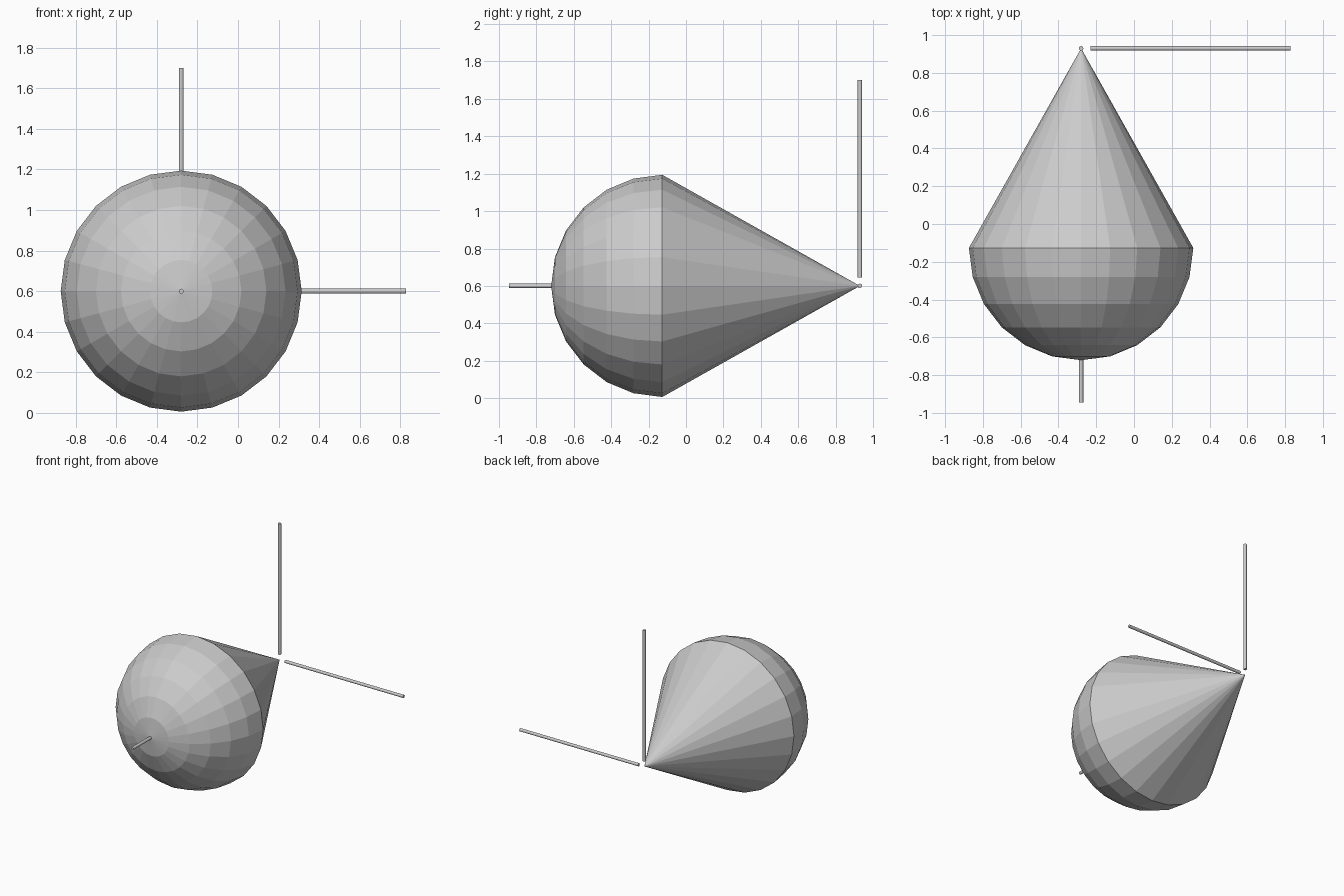
import bpy, bmesh
from math import sin, cos, pi
from mathutils import Vector

if "Cube" in bpy.data.objects:
    bpy.data.objects.remove(bpy.data.objects["Cube"])

APEX = Vector((-0.28, 0.93, 0.60))   # shared origin of cone and axis rods
BASE_Y, RADIUS, SIDES, RINGS = -0.127, 0.594, 24, 6


def revolve(name, profile, tip):
    """Surface around the y axis line through APEX: (radius, y) rings closed to a tip."""
    bm = bmesh.new()
    rings = []
    for r, y in profile:
        rings.append([bm.verts.new((APEX.x + r * cos(2 * pi * i / SIDES), y,
                                    APEX.z + r * sin(2 * pi * i / SIDES)))
                      for i in range(SIDES)])
    pole = bm.verts.new((APEX.x, tip, APEX.z))
    for i in range(SIDES):
        j = (i + 1) % SIDES
        for a, b in zip(rings, rings[1:]):
            bm.faces.new((a[i], a[j], b[j], b[i]))
        bm.faces.new((rings[-1][i], rings[-1][j], pole))
    bmesh.ops.recalc_face_normals(bm, faces=bm.faces)
    # make sure the open shell faces away from its axis
    bm.faces.ensure_lookup_table()
    f = bm.faces[0]
    c = f.calc_center_median()
    if f.normal.dot(Vector((c.x - APEX.x, 0, c.z - APEX.z))) < 0:
        bmesh.ops.reverse_faces(bm, faces=bm.faces)
    mesh = bpy.data.meshes.new(name)
    bm.to_mesh(mesh)
    bm.free()
    bpy.context.collection.objects.link(bpy.data.objects.new(name, mesh))


def rod(name, direction, start, end, radius=0.012):
    """Thin straight rod leaving the apex along a direction."""
    d = Vector(direction)
    bpy.ops.mesh.primitive_cylinder_add(
        vertices=12, radius=radius, depth=end - start,
        location=APEX + d * (start + end) / 2,
        rotation=d.to_track_quat('Z', 'Y').to_euler())
    bpy.context.object.name = name


# Cone from its wide rim to the apex
revolve("cone", [(RADIUS, BASE_Y)], APEX.y)

# Hemispherical cap on the wide end
cap = [(RADIUS * cos(k * pi / 2 / RINGS), BASE_Y - RADIUS * sin(k * pi / 2 / RINGS))
       for k in range(RINGS)]
revolve("dome_cap", cap, BASE_Y - RADIUS)

# Three perpendicular axis rods
rod("forward_rod", (0, -1, 0), 0.05, 1.876)
rod("side_rod", (1, 0, 0), 0.05, 1.108)
rod("upright_rod", (0, 0, 1), 0.045, 1.10)
